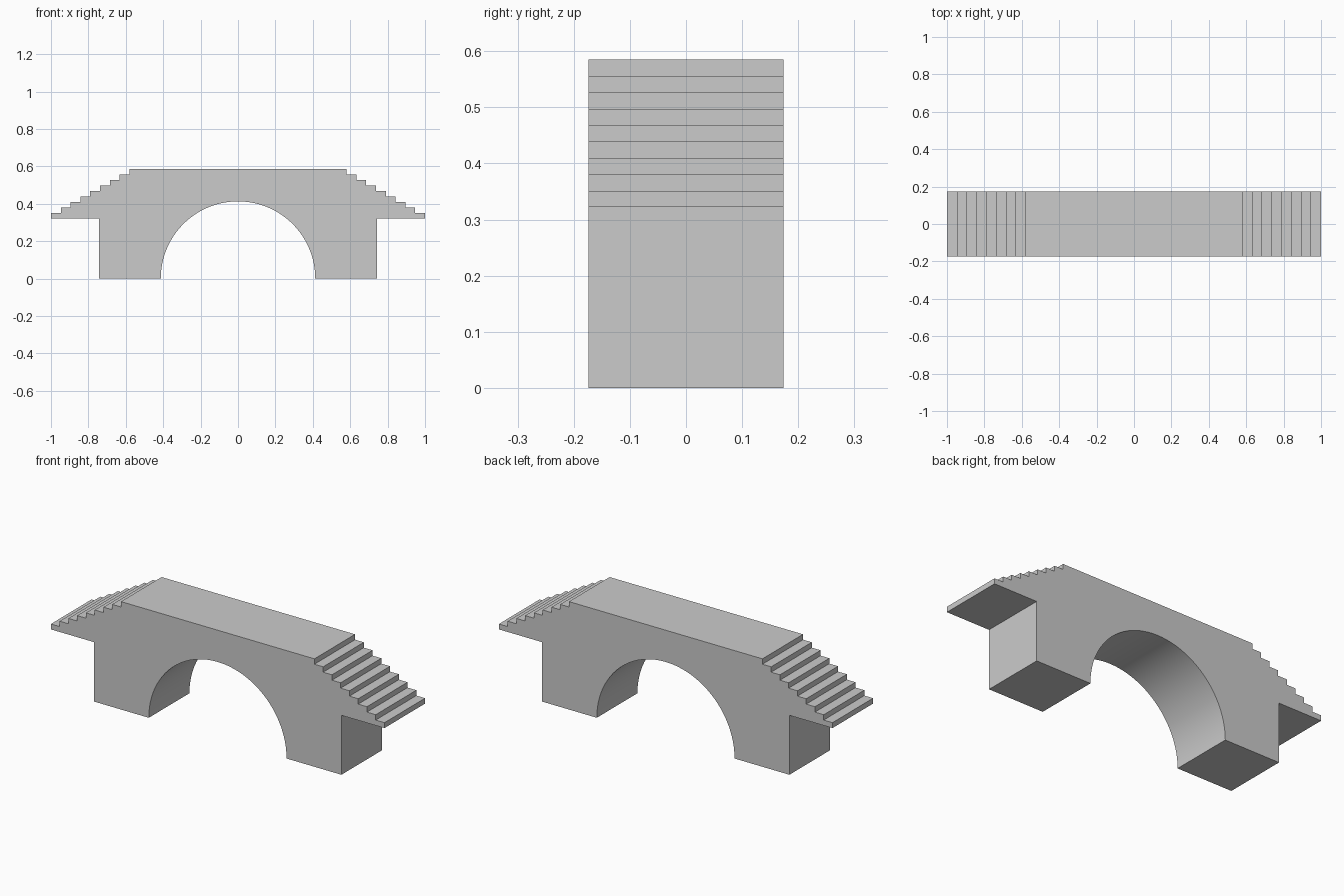
import bpy, bmesh, math

if "Cube" in bpy.data.objects:
    bpy.data.objects.remove(bpy.data.objects["Cube"])

HALF_DEPTH = 0.174
ARCH_R = 0.413
ARCH_SEGS = 64
PIER_X = 0.742
DECK_X, DECK_Z = 0.58, 0.585
STEPS = 8
LEDGE_Z = 0.322
RUN = (1.0 - DECK_X) / STEPS
RISE = (DECK_Z - LEDGE_Z) / (STEPS + 1)

# Right half of the outline: pier foot, overhanging ledge, stairs up to the deck
half = [(PIER_X, 0), (PIER_X, LEDGE_Z), (1.0, LEDGE_Z)]
for i in range(STEPS):
    z = LEDGE_Z + RISE * (i + 1)
    half += [(1.0 - RUN * i, z), (1.0 - RUN * (i + 1), z)]
half.append((DECK_X, DECK_Z))

# Mirrored left half, then the arch opening from left foot to right foot
arch = []
for i in range(ARCH_SEGS + 1):
    a = math.pi * (1 - i / ARCH_SEGS)
    arch.append((ARCH_R * math.cos(a), max(0.0, ARCH_R * math.sin(a))))
outline = half + [(-x, z) for x, z in reversed(half)] + arch

# Extrude the outline across the bridge width
bm = bmesh.new()
front = bm.faces.new([bm.verts.new((x, -HALF_DEPTH, z)) for x, z in outline])
res = bmesh.ops.extrude_face_region(bm, geom=[front], use_keep_orig=True)
back_verts = [g for g in res["geom"] if isinstance(g, bmesh.types.BMVert)]
bmesh.ops.translate(bm, verts=back_verts, vec=(0, 2 * HALF_DEPTH, 0))
bmesh.ops.triangulate(bm, faces=[f for f in bm.faces if len(f.verts) > 4])
bmesh.ops.recalc_face_normals(bm, faces=bm.faces)

mesh = bpy.data.meshes.new("stepped_arch_bridge")
bm.to_mesh(mesh)
bm.free()
bridge = bpy.data.objects.new("stepped_arch_bridge", mesh)
bpy.context.collection.objects.link(bridge)

# Smooth arch soffit, sharp steps and corners
bpy.context.view_layer.objects.active = bridge
bridge.select_set(True)
bpy.ops.object.shade_smooth_by_angle(angle=math.radians(30))
